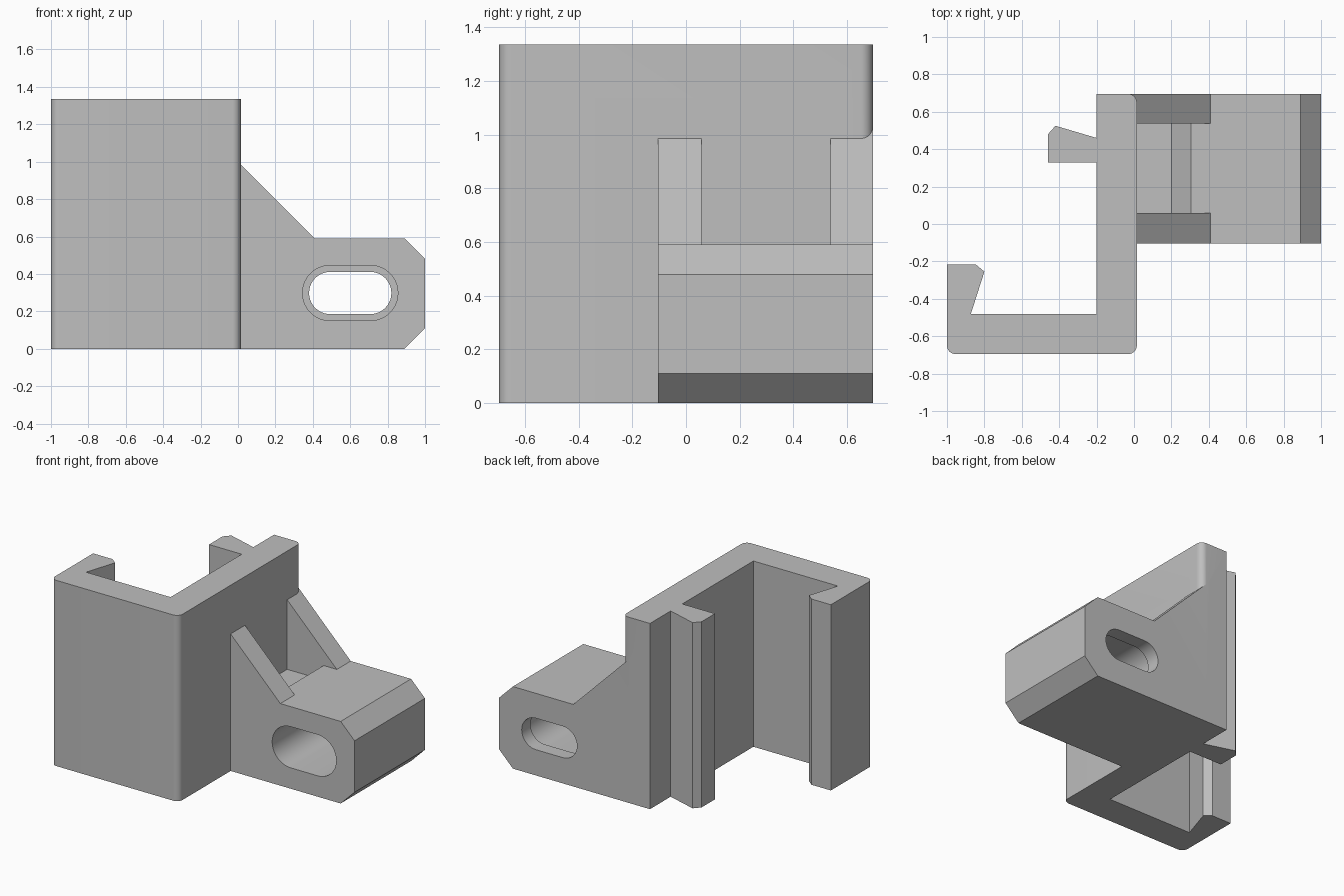
import bpy
import bmesh
import math
from mathutils import Vector

cube = bpy.data.objects.get("Cube")
if cube:
    bpy.data.objects.remove(cube, do_unlink=True)

HEIGHT = 1.335
HALF_Y = 0.695
WALL_X = 0.015
ROUND = 0.045

grey = bpy.data.materials.new("plain grey")
grey.use_nodes = True
grey.diffuse_color = (0.52, 0.52, 0.52, 1)
grey.node_tree.nodes["Principled BSDF"].inputs["Base Color"].default_value = grey.diffuse_color


def outline(corners, steps=10):
    """Round every square corner that carries a radius as its third value."""
    points = []
    for i, corner in enumerate(corners):
        p = Vector(corner[:2])
        if len(corner) == 2:
            points.append(p)
            continue
        r = corner[2]
        back = (Vector(corners[i - 1][:2]) - p).normalized()
        ahead = (Vector(corners[(i + 1) % len(corners)][:2]) - p).normalized()
        centre = p + r * (back + ahead)
        for s in range(steps + 1):
            t = math.pi / 2 * s / steps
            points.append(centre - r * (ahead * math.cos(t) + back * math.sin(t)))
    return points


def prism(name, corners, axis, low, high):
    """Extrude an outline along z (drawn in xy) or along y (drawn in xz)."""
    bm = bmesh.new()
    verts = [bm.verts.new((p.x, p.y, low) if axis == "z" else (p.x, low, p.y))
             for p in outline(corners)]
    face = bm.faces.new(verts)
    grown = bmesh.ops.extrude_face_region(bm, geom=[face])
    shift = (0, 0, high - low) if axis == "z" else (0, high - low, 0)
    bmesh.ops.translate(bm, vec=shift,
                        verts=[g for g in grown["geom"] if isinstance(g, bmesh.types.BMVert)])
    bmesh.ops.remove_doubles(bm, verts=bm.verts, dist=0.0001)
    bmesh.ops.recalc_face_normals(bm, faces=bm.faces)
    mesh = bpy.data.meshes.new(name)
    bm.to_mesh(mesh)
    bm.free()
    mesh.materials.append(grey)
    obj = bpy.data.objects.new(name, mesh)
    bpy.context.collection.objects.link(obj)
    return obj


def combine(target, other, operation):
    """Apply a boolean and discard the second shape."""
    mod = target.modifiers.new(operation.lower(), "BOOLEAN")
    mod.object, mod.operation, mod.solver = other, operation, "EXACT"
    bpy.context.view_layer.objects.active = target
    bpy.ops.object.modifier_apply(modifier=mod.name)
    bpy.data.objects.remove(other, do_unlink=True)


def slot(name, half_length, radius, low, high):
    """Round-ended slot running front to back."""
    x, z = 0.6, 0.298
    corners = [(x + sx * half_length, z + sz * radius, radius)
               for sx, sz in ((-1, -1), (1, -1), (1, 1), (-1, 1))]
    return prism(name, corners, "y", low, high)


# Clip channel with two snap hooks
bracket = prism("clip_bracket", [
    (-1, -HALF_Y, ROUND), (WALL_X, -HALF_Y, ROUND), (WALL_X, HALF_Y, ROUND),
    (-0.2, HALF_Y), (-0.2, 0.46), (-0.42, 0.525), (-0.46, 0.48), (-0.46, 0.328),
    (-0.2, 0.328), (-0.2, -0.48), (-0.872, -0.48), (-0.8, -0.255),
    (-0.845, -0.217), (-1, -0.217)], "z", 0, HEIGHT)

# Mounting block with sloping gussets, continued into the wall
block = prism("mounting_block", [
    (-0.1, 0), (0.89, 0), (1, 0.11), (1, 0.48), (0.89, 0.59), (0.41, 0.59),
    (-0.06, 1.06), (-0.1, 1.06)], "y", -0.105, HALF_Y)

# Pocket between the gussets
combine(block, prism("pocket_cutter", [
    (-0.05, 0.485), (0.2, 0.485), (0.305, 0.59), (0.6, 0.59),
    (0.6, 1.2), (-0.05, 1.2)], "y", 0.058, 0.537), "DIFFERENCE")

# Stepped slot: wide from the front, narrow through the back
combine(block, slot("slot_cutter", 0.22, 0.113, -0.3, 0.9), "DIFFERENCE")
combine(block, slot("counterbore_cutter", 0.255, 0.148, -0.3, HALF_Y - 0.1), "DIFFERENCE")

combine(bracket, block, "UNION")

bpy.ops.object.select_all(action="DESELECT")
bracket.select_set(True)
bpy.context.view_layer.objects.active = bracket
bpy.ops.object.shade_smooth_by_angle(angle=math.radians(30))
